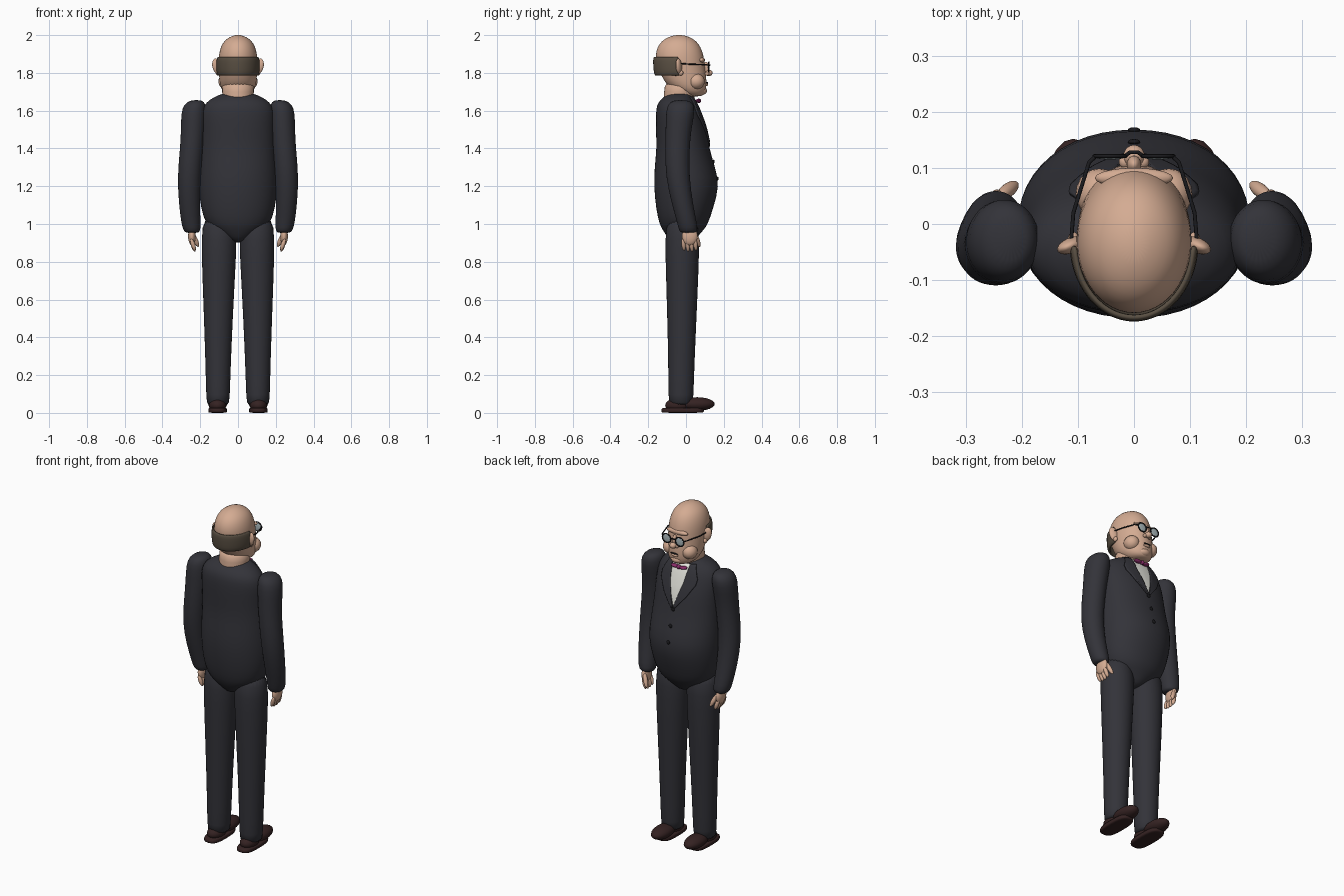
import bpy, bmesh, math
from mathutils import Vector
from mathutils.bvhtree import BVHTree

cube = bpy.data.objects.get("Cube")
if cube:
    bpy.data.objects.remove(cube, do_unlink=True)


def material(name, r, g, b):
    m = bpy.data.materials.new(name)
    m.use_nodes = True
    m.diffuse_color = (r, g, b, 1)
    bsdf = next(n for n in m.node_tree.nodes if n.type == 'BSDF_PRINCIPLED')
    bsdf.inputs["Base Color"].default_value = (r, g, b, 1)
    bsdf.inputs["Roughness"].default_value = 0.8
    return m


SKIN = material("skin", 0.66, 0.41, 0.29)
SUIT = material("charcoal cloth", 0.033, 0.033, 0.041)
HAIR = material("grey brown hair", 0.1, 0.078, 0.055)
SHIRT = material("off white shirt", 0.78, 0.78, 0.72)
BOW = material("magenta silk", 0.25, 0.025, 0.14)
SHOE = material("dark brown leather", 0.035, 0.016, 0.016)
BLACK = material("black", 0.01, 0.01, 0.012)
LENS = material("pale glass", 0.42, 0.5, 0.52)
SIDES = (("left", 1), ("right", -1))


def finish(name, bm, mat, subdiv=0, thick=0):
    bmesh.ops.recalc_face_normals(bm, faces=bm.faces)
    for f in bm.faces:
        f.smooth = True
    mesh = bpy.data.meshes.new(name)
    bm.to_mesh(mesh)
    bm.free()
    mesh.materials.append(mat)
    ob = bpy.data.objects.new(name, mesh)
    bpy.context.collection.objects.link(ob)
    if thick:
        mod = ob.modifiers.new("thickness", 'SOLIDIFY')
        mod.thickness, mod.offset = thick, 0
    if subdiv:
        ob.modifiers.new("smooth", 'SUBSURF').levels = subdiv
        ob.modifiers["smooth"].render_levels = subdiv
    return ob


def grid(rows, bm, closed):
    verts = [[bm.verts.new(p) for p in row] for row in rows]
    n = len(rows[0])
    for a, b in zip(verts, verts[1:]):
        for i in range(n if closed else n - 1):
            j = (i + 1) % n
            bm.faces.new((a[i], a[j], b[j], b[i]))
    return verts


def loft(name, sections, mat, x=0, arc=None, power=2, thick=0, n=24):
    """Rings of (z, centre y, half width, half depth, optional centre x)."""
    a0, a1 = arc or (0, 360)
    steps = n if not arc else n + 1
    rows = []
    for z, cy, rx, ry, *cx in sections:
        ring = []
        for i in range(steps):
            a = math.radians(a0 + (a1 - a0) * i / n)
            c, s = math.cos(a), math.sin(a)
            c = math.copysign(abs(c) ** (2 / power), c)
            s = math.copysign(abs(s) ** (2 / power), s)
            ring.append(((cx[0] if cx else 0) * (x or 1) + rx * c, cy + ry * s, z))
        rows.append(ring)
    bm = bmesh.new()
    verts = grid(rows, bm, not arc)
    if not arc:
        bm.faces.new(verts[0])
        bm.faces.new(verts[-1])
    return finish(name, bm, mat, 1, thick)


def blob(name, loc, size, mat, along=None):
    bm = bmesh.new()
    bmesh.ops.create_uvsphere(bm, u_segments=20, v_segments=12, radius=1)
    bmesh.ops.scale(bm, vec=size, verts=bm.verts)
    ob = finish(name, bm, mat)
    ob.location = loc
    if along:
        ob.rotation_euler = Vector(along).to_track_quat('Z', 'Y').to_euler()
    return ob


def finger(name, a, b, r, mat=SKIN):
    a, b = Vector(a), Vector(b)
    return blob(name, (a + b) / 2, (r, r, (b - a).length / 2 + r * 0.6), mat, b - a)


def wire(name, pts, r, mat, cyclic=False):
    curve = bpy.data.curves.new(name, 'CURVE')
    curve.dimensions, curve.bevel_depth, curve.bevel_resolution = '3D', r, 2
    sp = curve.splines.new('POLY')
    sp.points.add(len(pts) - 1)
    for p, co in zip(sp.points, pts):
        p.co = (*co, 1)
    sp.use_cyclic_u = cyclic
    curve.materials.append(mat)
    ob = bpy.data.objects.new(name, curve)
    bpy.context.collection.objects.link(ob)


# Jacket body with round belly
jacket = loft("jacket", [
    (.90, -.02, .02, .05), (.93, -.02, .075, .08), (.97, -.015, .135, .11),
    (1.0, -.012, .172, .13), (1.08, -.008, .198, .152), (1.2, .004, .212, .176),
    (1.3, -.006, .207, .162), (1.4, -.016, .2, .14), (1.5, -.026, .197, .135),
    (1.58, -.04, .197, .121), (1.63, -.047, .182, .109), (1.66, -.045, .15, .09),
    (1.685, -.035, .1, .066), (1.693, -.03, .07, .05)], SUIT, power=2.1)
bpy.context.view_layer.update()
surface = BVHTree.FromObject(jacket, bpy.context.evaluated_depsgraph_get())


def front_y(x, z):
    hit = surface.ray_cast(Vector((x, 1, z)), Vector((0, -1, 0)))[0]
    return hit.y if hit else 0.0


def patch(name, rows, mat, lift, thick):
    """Thin cloth panel laid on the jacket; rows are (z, from x, to x)."""
    fine = []
    for (z0, a0, b0), (z1, a1, b1) in zip(rows, rows[1:]):
        for k in range(6):
            t = k / 6
            fine.append([z0 + (z1 - z0) * t, a0 + (a1 - a0) * t, b0 + (b1 - b0) * t])
    fine.append(rows[-1])
    pts = []
    for z, a, b in fine:
        xs = [a + (b - a) * i / 10 for i in range(11)]
        pts.append([(x, front_y(x, z) + lift, z) for x in xs])
    bm = bmesh.new()
    grid(pts, bm, False)
    finish(name, bm, mat, 0, thick)


# Shirt front, lapels, buttons
patch("shirt_front", [(1.67, -.058, .058), (1.58, -.046, .046), (1.5, -.024, .024),
                      (1.44, -.001, .001)], SHIRT, .002, .004)
for side, s in SIDES:
    patch(side + "_lapel", [(1.672, s * .056, s * .085), (1.6, s * .048, s * .115),
                            (1.57, s * .043, s * .112), (1.5, s * .022, s * .07),
                            (1.43, 0, s * .012)], SUIT, .005, .009)
for i, z in enumerate((1.42, 1.33, 1.24)):
    blob(f"button_{i + 1}", (0, front_y(0, z) + .002, z), (.011, .005, .011), BLACK)

# Bow tie
blob("bow_knot", (0, .068, 1.652), (.012, .012, .012), BOW)
for side, s in SIDES:
    blob(side + "_bow_wing", (s * .027, .064, 1.652), (.016, .009, .024), BOW, (s, 0, .1))

for side, s in SIDES:
    # Sleeves
    loft(side + "_sleeve", [
        (.952, .012, .03, .034, .243), (.962, .012, .045, .049, .243),
        (1.0, .007, .051, .052, .249), (1.1, -.018, .056, .056, .257),
        (1.25, -.046, .062, .063, .26), (1.4, -.046, .062, .065, .245),
        (1.5, -.04, .064, .068, .238), (1.59, -.03, .068, .077, .234),
        (1.635, -.027, .058, .07, .228), (1.657, -.027, .03, .04, .22)], SUIT, x=s)
    # Hands
    blob(side + "_palm", (s * .244, .02, .935), (.02, .042, .048), SKIN)
    for i in range(4):
        y = -.016 + i * .021
        drop = .845 + abs(i - 1.5) * .006
        finger(f"{side}_finger_{i + 1}", (s * .246, y, .915), (s * .23, y + .006, drop + .012), .0115)
    finger(side + "_thumb", (s * .238, .05, .945), (s * .212, .07, .885), .0125)
    # Trousers
    loft(side + "_trouser_leg", [
        (.04, -.027, .058, .062, .106), (.06, -.027, .062, .066, .106),
        (.3, -.024, .069, .071, .105), (.5, -.022, .077, .078, .104),
        (.75, -.02, .088, .087, .102), (.92, -.02, .095, .092, .1),
        (1.05, -.02, .085, .08, .1)], SUIT, x=s)
    # Shoes
    loft(side + "_sole", [(0, -.018, .046, .11, .108), (.004, -.018, .05, .113, .108),
                          (.022, -.016, .05, .115, .108), (.028, -.016, .046, .11, .108)],
         SHOE, x=s, power=3)
    blob(side + "_shoe_upper", (s * .108, .06, .047), (.05, .092, .036), SHOE)
    blob(side + "_shoe_heel", (s * .108, -.045, .04), (.046, .065, .038), SHOE)

# Head and neck
loft("neck", [(1.58, -.05, .08, .07), (1.64, -.042, .082, .078), (1.7, -.03, .084, .086),
              (1.76, -.025, .09, .09)], SKIN)
loft("head", [
    (1.675, .04, .035, .035), (1.683, .035, .06, .062), (1.705, .02, .085, .085),
    (1.74, .002, .097, .108), (1.78, -.01, .101, .118), (1.82, -.022, .103, .125),
    (1.86, -.03, .104, .129), (1.9, -.035, .102, .127), (1.94, -.037, .091, .114),
    (1.97, -.037, .073, .091), (1.99, -.037, .045, .058), (2.001, -.037, .015, .02)], SKIN)
loft("hair_fringe", [
    (1.786, -.03, .098, .126), (1.795, -.03, .108, .134), (1.83, -.031, .11, .136),
    (1.865, -.033, .109, .136), (1.886, -.034, .105, .132)],
    HAIR, arc=(182, 358), thick=.012)

# Face
blob("nose_bridge", (0, .106, 1.825), (.013, .016, .033), SKIN)
blob("nose_tip", (0, .121, 1.8), (.019, .02, .017), SKIN)
blob("brow", (0, .082, 1.868), (.07, .018, .016), SKIN)
blob("chin", (0, .083, 1.705), (.036, .028, .022), SKIN)
blob("mouth", (0, .111, 1.748), (.024, .006, .004), BLACK)
blob("lower_lip", (0, .107, 1.738), (.022, .01, .008), SKIN)
for side, s in SIDES:
    blob(side + "_nostril_wing", (s * .016, .111, 1.795), (.011, .012, .01), SKIN)
    blob(side + "_cheek", (s * .062, .054, 1.755), (.042, .045, .042), SKIN)
    blob(side + "_ear", (s * .112, -.038, 1.835), (.014, .025, .042), SKIN, (s * .25, -.1, 1))
    blob(side + "_ear_lobe", (s * .108, -.028, 1.8), (.01, .014, .014), SKIN)
    # Spectacles
    rim = [(s * .043 + .028 * math.cos(a), .121, 1.832 + .026 * math.sin(a))
           for a in (math.tau * i / 24 for i in range(24))]
    wire(side + "_rim", rim, .0035, BLACK, True)
    blob(side + "_lens", (s * .043, .119, 1.832), (.027, .004, .025), LENS)
    wire(side + "_temple", [(s * .07, .119, 1.841), (s * .08, .11, 1.843),
                            (s * .108, .02, 1.846), (s * .112, -.03, 1.85)], .0035, BLACK)
wire("spectacle_bridge", [(-.016, .121, 1.837), (-.007, .128, 1.842),
                          (.007, .128, 1.842), (.016, .121, 1.837)], .0035, BLACK)
